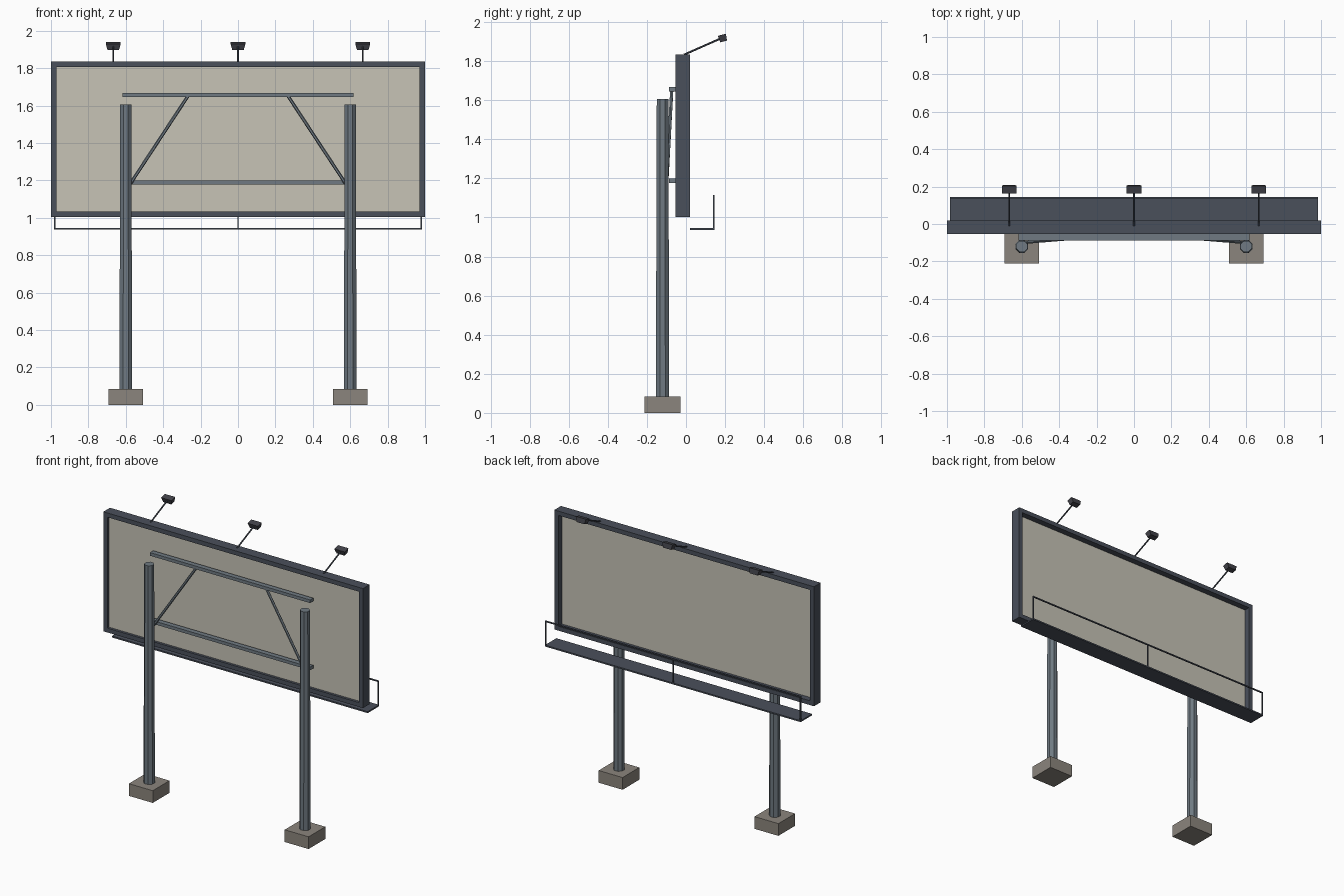
import bpy
import math
from mathutils import Vector

cube = bpy.data.objects.get("Cube")
if cube:
    bpy.data.objects.remove(cube, do_unlink=True)


def material(name, r, g, b):
    m = bpy.data.materials.new(name)
    m.use_nodes = True
    m.diffuse_color = (r, g, b, 1)
    m.node_tree.nodes["Principled BSDF"].inputs["Base Color"].default_value = (r, g, b, 1)
    return m


STEEL = material("blue grey steel", 0.16, 0.195, 0.225)
DARK = material("dark frame metal", 0.068, 0.08, 0.105)
LAMP = material("lamp housing", 0.055, 0.056, 0.068)
PANEL = material("beige panel", 0.57, 0.55, 0.47)
CONCRETE = material("concrete", 0.26, 0.235, 0.205)


def finish(name, mat):
    ob = bpy.context.object
    ob.name = name
    ob.data.materials.append(mat)
    return ob


def box(name, mat, x, y, z):
    """Box given by its (min, max) range on each axis."""
    ranges = (x, y, z)
    bpy.ops.mesh.primitive_cube_add(size=1, location=[(a + b) / 2 for a, b in ranges])
    ob = finish(name, mat)
    size = Vector([b - a for a, b in ranges])
    for v in ob.data.vertices:
        v.co = v.co * size
    return ob


def rod(name, mat, start, end, radius, sides=6):
    """Straight rod between two points."""
    a, b = Vector(start), Vector(end)
    bpy.ops.mesh.primitive_cylinder_add(
        vertices=sides, radius=radius, depth=(b - a).length, location=(a + b) / 2,
        rotation=(b - a).to_track_quat("Z", "Y").to_euler())
    return finish(name, mat)


# Display panel and its surrounding frame
FRAME_Y = (-0.053, 0.02)
BOTTOM, TOP, BAR = 1.003, 1.835, 0.03
box("display_panel", PANEL, (-0.98, 0.98), (-0.035, -0.022), (BOTTOM + 0.01, TOP - 0.01))
box("frame_top", DARK, (-1, 1), FRAME_Y, (TOP - BAR, TOP))
box("frame_bottom", DARK, (-1, 1), FRAME_Y, (BOTTOM, BOTTOM + BAR))
for side, s in (("left", 1), ("right", -1)):
    box(f"frame_{side}", DARK, sorted((s * (1 - BAR), s)), FRAME_Y, (BOTTOM + BAR, TOP - BAR))

# Posts, footings and diagonal braces
POST_X, POST_Y = 0.6, -0.12
for side, s in (("left", 1), ("right", -1)):
    x = s * POST_X
    box(f"footing_{side}", CONCRETE, (x - 0.092, x + 0.092),
        (POST_Y - 0.092, POST_Y + 0.092), (0, 0.085))
    bpy.ops.mesh.primitive_cone_add(
        vertices=8, radius1=0.037, radius2=0.032, depth=1.525,
        location=(x, POST_Y, 0.8425), rotation=(0, 0, math.pi / 8))
    finish(f"post_{side}", STEEL)
    rod(f"brace_{side}", STEEL, (x, -0.1, 1.145), (s * 0.268, -0.073, 1.65), 0.009)

# Horizontal beams behind the panel
for name, z in (("beam_lower", 1.188), ("beam_upper", 1.656)):
    box(name, STEEL, (-0.617, 0.617), (-0.088, -0.053), (z - 0.011, z + 0.011))

# Service walkway with railing
box("walkway", DARK, (-0.985, 0.985), (0.02, 0.145), (0.936, 0.946))
RAIL_Y, RAIL_TOP, RAIL_R = 0.141, 1.115, 0.004
for name, x in (("left", 0.981), ("middle", 0), ("right", -0.981)):
    box(f"railing_post_{name}", DARK, (x - RAIL_R, x + RAIL_R),
        (RAIL_Y - RAIL_R, RAIL_Y + RAIL_R), (0.946, RAIL_TOP))
box("railing_bar", DARK, (-0.985, 0.985), (RAIL_Y - RAIL_R, RAIL_Y + RAIL_R),
    (RAIL_TOP - 2 * RAIL_R, RAIL_TOP))

# Flood lamps on arms above the frame
for name, x in (("left", 0.667), ("middle", 0), ("right", -0.667)):
    rod(f"lamp_arm_{name}", DARK, (x, -0.01, 1.833), (x, 0.18, 1.917), 0.005)
    head = box(f"lamp_head_{name}", LAMP, (x - 0.04, x + 0.04), (0.167, 0.209), (1.9, 1.935))
    for v in head.data.vertices:
        if v.co.z < 0:
            v.co.x *= 0.76
            v.co.y *= 0.85
    head.rotation_euler.x = 0.25
